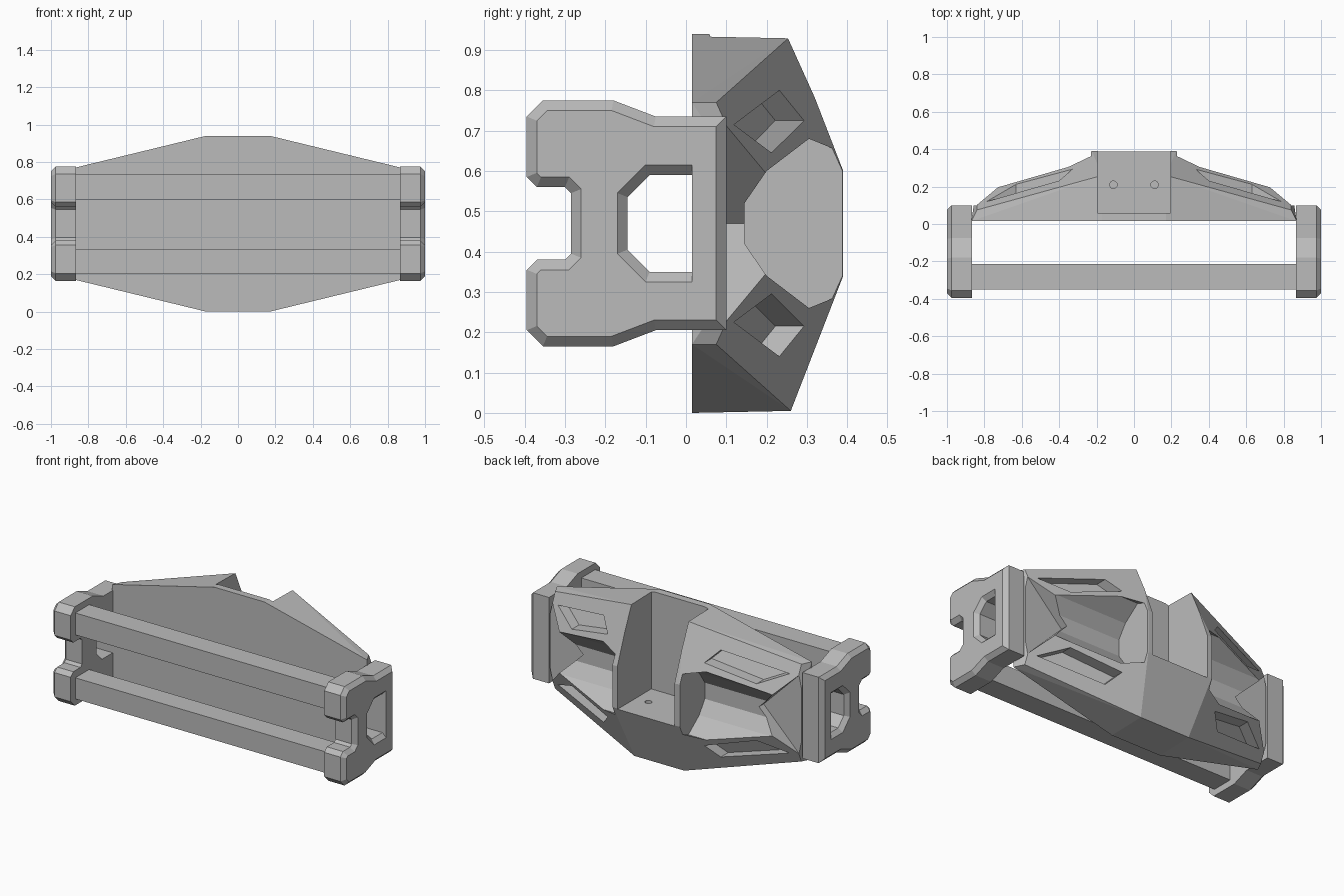
import bpy, bmesh
from mathutils import Vector

if "Cube" in bpy.data.objects:
    bpy.data.objects.remove(bpy.data.objects["Cube"])

MID = 0.47  # height of the horizontal symmetry plane

grey = bpy.data.materials.new("light_grey")
grey.use_nodes = True
grey.diffuse_color = (0.5, 0.5, 0.5, 1)
grey.node_tree.nodes["Principled BSDF"].inputs["Base Color"].default_value = grey.diffuse_color


def finish(name, bm):
    bmesh.ops.recalc_face_normals(bm, faces=bm.faces)
    mesh = bpy.data.meshes.new(name)
    bm.to_mesh(mesh)
    bm.free()
    mesh.materials.append(grey)
    obj = bpy.data.objects.new(name, mesh)
    bpy.context.scene.collection.objects.link(obj)
    return obj


def hull(name, points):
    bm = bmesh.new()
    for p in points:
        bm.verts.new(p)
    res = bmesh.ops.convex_hull(bm, input=bm.verts)
    loose = {g for g in res["geom_interior"] + res["geom_unused"]
             if isinstance(g, bmesh.types.BMVert)}
    bmesh.ops.delete(bm, geom=list(loose), context="VERTS")
    bmesh.ops.dissolve_limit(bm, angle_limit=0.01, verts=bm.verts, edges=bm.edges)
    return finish(name, bm)


def box(name, x, y, z):
    return hull(name, [(a, b, c) for a in x for b in y for c in z])


def flip_x(points):
    return [(-x, y, z) for x, y, z in points]


def flip_z(points):
    return [(x, y, 2 * MID - z) for x, y, z in points]


def cut(target, cutters):
    for c in cutters:
        mod = target.modifiers.new("cut", "BOOLEAN")
        mod.operation = "DIFFERENCE"
        mod.solver = "EXACT"
        mod.object = c
        bpy.context.view_layer.objects.active = target
        bpy.ops.object.modifier_apply(modifier=mod.name)
        bpy.data.objects.remove(c)


def inset(loop, d):
    # moves every edge of a counter-clockwise loop inwards by d
    out = []
    for i, p in enumerate(loop):
        a = (p - loop[i - 1]).normalized()
        b = (loop[(i + 1) % len(loop)] - p).normalized()
        na, nb = Vector((-a.y, a.x)), Vector((-b.y, b.x))
        out.append(p + (na + nb) * d / (1 + na.dot(nb)))
    return out


def loft(name, rings):
    bm = bmesh.new()
    rows = [[bm.verts.new(p) for p in r] for r in rings]
    n = len(rows[0])
    for r, s in zip(rows, rows[1:]):
        for i in range(n):
            bm.faces.new((r[i], r[(i + 1) % n], s[(i + 1) % n], s[i]))
    bm.faces.new(rows[0])
    bm.faces.new(rows[-1])
    return finish(name, bm)


# Faceted back body
quarter = [(0.17, 0.015, 0.94), (0.87, 0.015, 0.77), (0.17, 0.26, 0.935),
           (0.84, 0.075, 0.77), (0.225, 0.39, 0.60), (0.84, 0.205, 0.48)]
half = quarter + flip_z(quarter)
body = hull("back_body", half + flip_x(half))

# Central channel with two floor holes
cut(body, [box("channel_cutter", (-0.195, 0.195), (0.06, 0.6), (0.335, 1.2))])
for x in (-0.11, 0.11):
    bpy.ops.mesh.primitive_cylinder_add(vertices=20, radius=0.02, depth=0.08,
                                        location=(x, 0.21, 0.335))
    cut(body, [bpy.context.object])

# Octagonal recess, triangular recess and sloped pockets on each side
octagon = [(0.39, 0.60), (0.305, 0.68), (0.20, 0.60), (0.145, 0.52)]
recess = [(x, y, z) for x in (0.23, 1.1) for y, z in octagon + [(0.5, 0.60)]]
recess += flip_z(recess)
wedge = [(x, y, z) for y in (0.1, 0.5)
         for x, z in ((0.6, MID), (0.88, 0.75), (0.88, 2 * MID - 0.75))]


def slope_y(x, z):
    return 0.075 + 0.385 * (0.84 - x) + 0.451 * (0.77 - z)


pocket = [(x, slope_y(x, z) + d, z) for d in (-0.07, 0.1)
          for x, z in ((0.33, 0.725), (0.40, 0.80), (0.79, 0.715), (0.63, 0.645))]

for points in (recess, wedge, pocket, flip_z(pocket)):
    cut(body, [hull("side_cutter", points), hull("side_cutter", flip_x(points))])

# End brackets with chamfered outer rims and a window
upper = [(-0.285, 0.545), (-0.30, 0.56), (-0.37, 0.56), (-0.395, 0.585), (-0.395, 0.735),
         (-0.355, 0.775), (-0.18, 0.775), (-0.075, 0.735), (0.10, 0.735)]
outline = [Vector(p) for p in upper]
outline += [Vector((y, 2 * MID - z)) for y, z in reversed(upper)]
outline.reverse()
window_top = [(-0.145, 0.535), (-0.09, 0.59), (0.015, 0.59)]
window = [Vector(p) for p in window_top]
window += [Vector((y, 2 * MID - z)) for y, z in reversed(window_top)]
window.reverse()
wide = inset(window, -0.025)
for p in wide:
    p.x = min(p.x, 0.015)

for side, name in ((1, "left_bracket"), (-1, "right_bracket")):
    def ring(x, loop):
        return [(side * x, p.x, p.y) for p in loop]
    bracket = loft(name, [ring(0.865, outline), ring(0.975, outline),
                          ring(1.0, inset(outline, 0.025))])
    cut(bracket, [loft("window_cutter", [ring(0.8, window), ring(0.975, window),
                                         ring(1.0, wide), ring(1.1, wide)])])

# Two long front rails
for name, z in (("upper_rail", (0.60, 0.735)), ("lower_rail", (0.205, 0.335))):
    box(name, (-0.87, 0.87), (-0.35, -0.215), z)
